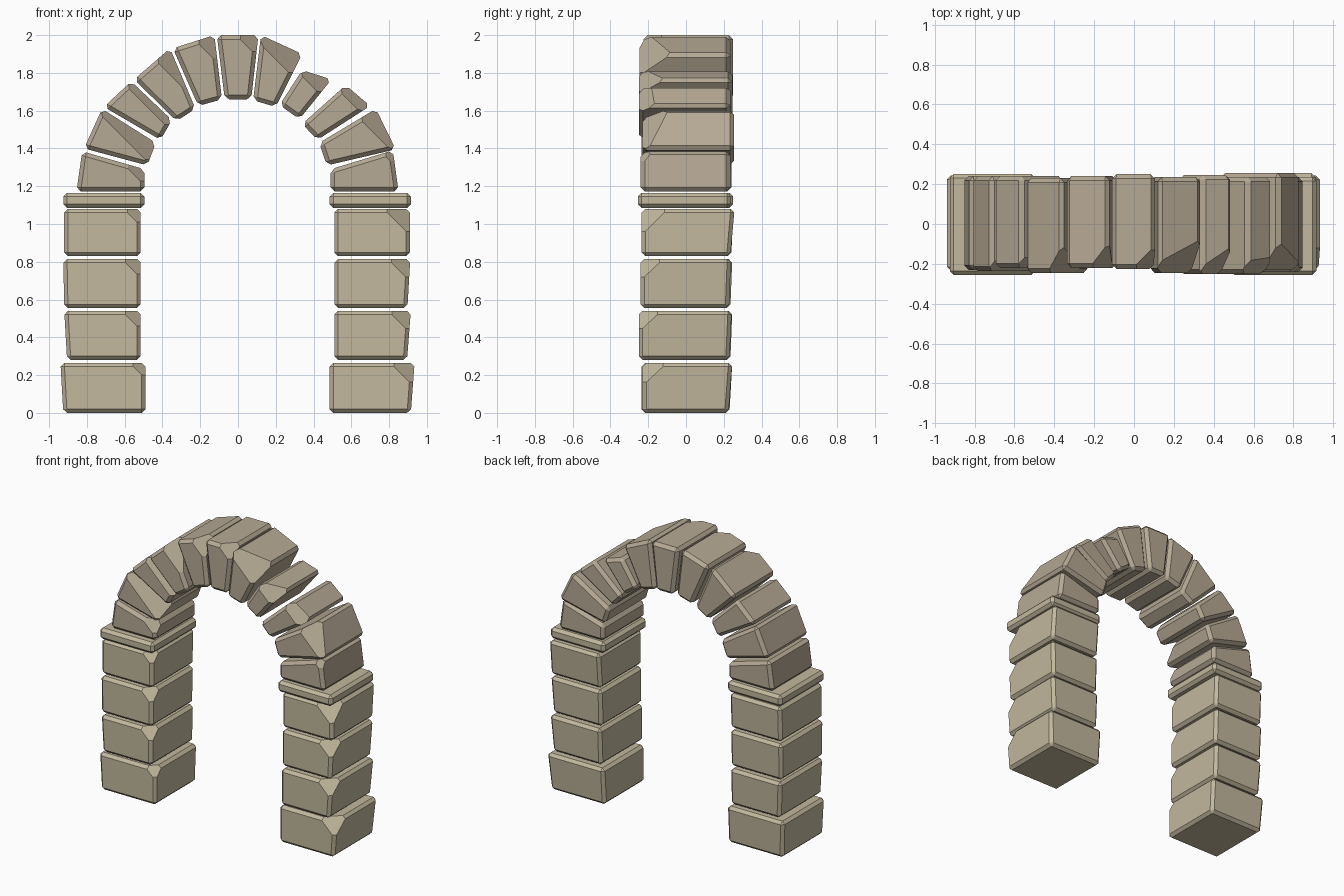
import bpy, bmesh
from mathutils import Vector


def material(name, color):
    m = bpy.data.materials.new(name)
    m.diffuse_color = (*color, 1)
    return m


PIER = material("pier_stone", (0.54, 0.48, 0.34))
ARCH = material("arch_stone", (0.47, 0.40, 0.30))


def stone(name, quad, y0, y1, line, mat, bevel=0.022, back=0.0):
    """Bevelled block from a front outline; the corner where x - y + z is
    largest is chipped off along x + z = line on the front face."""
    bm = bmesh.new()
    front = [bm.verts.new((x, y0, z)) for x, z in quad]
    rear = [bm.verts.new((x, y1 + (back if z > min(q[1] for q in quad) + 0.05 else 0), z))
            for x, z in quad]
    bm.faces.new(front)
    bm.faces.new(rear[::-1])
    for i in range(4):
        j = (i + 1) % 4
        bm.faces.new((front[j], front[i], rear[i], rear[j]))
    bmesh.ops.recalc_face_normals(bm, faces=bm.faces)
    bmesh.ops.bevel(bm, geom=bm.edges[:], offset=bevel, segments=1,
                    profile=0.5, affect='EDGES', clamp_overlap=True)
    cut = bmesh.ops.bisect_plane(
        bm, geom=bm.verts[:] + bm.edges[:] + bm.faces[:], dist=1e-5,
        plane_co=Vector((line, y0, 0)), plane_no=Vector((1, -1, 1)).normalized(),
        clear_outer=True)
    rim = [e for e in cut['geom_cut'] if isinstance(e, bmesh.types.BMEdge)]
    if rim:
        bmesh.ops.contextual_create(bm, geom=rim)
    bmesh.ops.recalc_face_normals(bm, faces=bm.faces)
    me = bpy.data.meshes.new(name)
    bm.to_mesh(me)
    bm.free()
    me.materials.append(mat)
    ob = bpy.data.objects.new(name, me)
    bpy.context.collection.objects.link(ob)


# Piers: name, bottom z, top z, left x, right x, taper of outer side, y range, chip, rear flare
piers = [
    ("left_base", 0.0, 0.265, -0.94, -0.49, 0.015, -0.235, 0.23, 0.085, 0.015),
    ("left_block_1", 0.28, 0.54, -0.92, -0.515, 0.015, -0.245, 0.235, 0.10, 0.01),
    ("left_block_2", 0.555, 0.815, -0.925, -0.515, 0.005, -0.24, 0.235, 0.10, 0.01),
    ("left_block_3", 0.83, 1.08, -0.92, -0.515, 0.0, -0.235, 0.24, 0.09, 0.01),
    ("left_cap", 1.085, 1.165, -0.925, -0.495, 0.0, -0.255, 0.25, 0.04, 0.0),
    ("right_base", 0.0, 0.265, 0.485, 0.935, 0.02, -0.23, 0.225, 0.13, 0.02),
    ("right_block_1", 0.28, 0.54, 0.51, 0.915, 0.02, -0.25, 0.23, 0.12, 0.012),
    ("right_block_2", 0.555, 0.815, 0.51, 0.912, 0.015, -0.24, 0.228, 0.12, 0.01),
    ("right_block_3", 0.83, 1.08, 0.51, 0.91, 0.0, -0.235, 0.235, 0.14, 0.022),
    ("right_cap", 1.085, 1.165, 0.485, 0.915, 0.0, -0.255, 0.237, 0.04, 0.0),
]
for name, z0, z1, xl, xr, taper, y0, y1, chip, back in piers:
    bl, br = (xl + taper, xr) if xl < 0 else (xl, xr - taper)
    quad = [(bl, z0), (br, z0), (xr, z1), (xl, z1)]
    stone(name, quad, y0, y1, xr + z1 - chip, PIER, 0.02, back)

# Arch stones, left to right: outline, y range, chip line
arch = [
    ([(-.855, 1.172), (-.495, 1.172), (-.495, 1.29), (-.825, 1.385)], -.23, .24, .71),
    ([(-.815, 1.40), (-.48, 1.31), (-.435, 1.43), (-.72, 1.61)], -.235, .24, .85),
    ([(-.71, 1.62), (-.41, 1.445), (-.35, 1.55), (-.565, 1.755)], -.22, .24, 1.14),
    ([(-.55, 1.765), (-.325, 1.545), (-.225, 1.61), (-.36, 1.93)], -.245, .23, 1.43),
    ([(-.345, 1.93), (-.21, 1.625), (-.085, 1.66), (-.125, 2.0)], -.22, .24, 1.745),
    ([(-.112, 2.0), (-.07, 1.66), (.07, 1.66), (.108, 2.0)], -.225, .25, 1.99),
    ([(.122, 2.0), (.08, 1.655), (.20, 1.62), (.34, 1.90)], -.245, .235, 2.07),
    ([(.34, 1.815), (.22, 1.63), (.325, 1.555), (.495, 1.765)], -.25, .245, 2.12),
    ([(.57, 1.735), (.34, 1.53), (.42, 1.445), (.70, 1.625)], -.25, .235, 2.24),
    ([(.73, 1.61), (.43, 1.43), (.47, 1.31), (.835, 1.395)], -.23, .255, 2.20),
    ([(.82, 1.39), (.49, 1.29), (.49, 1.172), (.85, 1.172)], -.24, .235, 2.14),
]
for i, (quad, y0, y1, line) in enumerate(arch):
    name = "keystone" if i == 5 else f"arch_stone_{i + 1}"
    stone(name, quad, y0, y1, line, ARCH)
